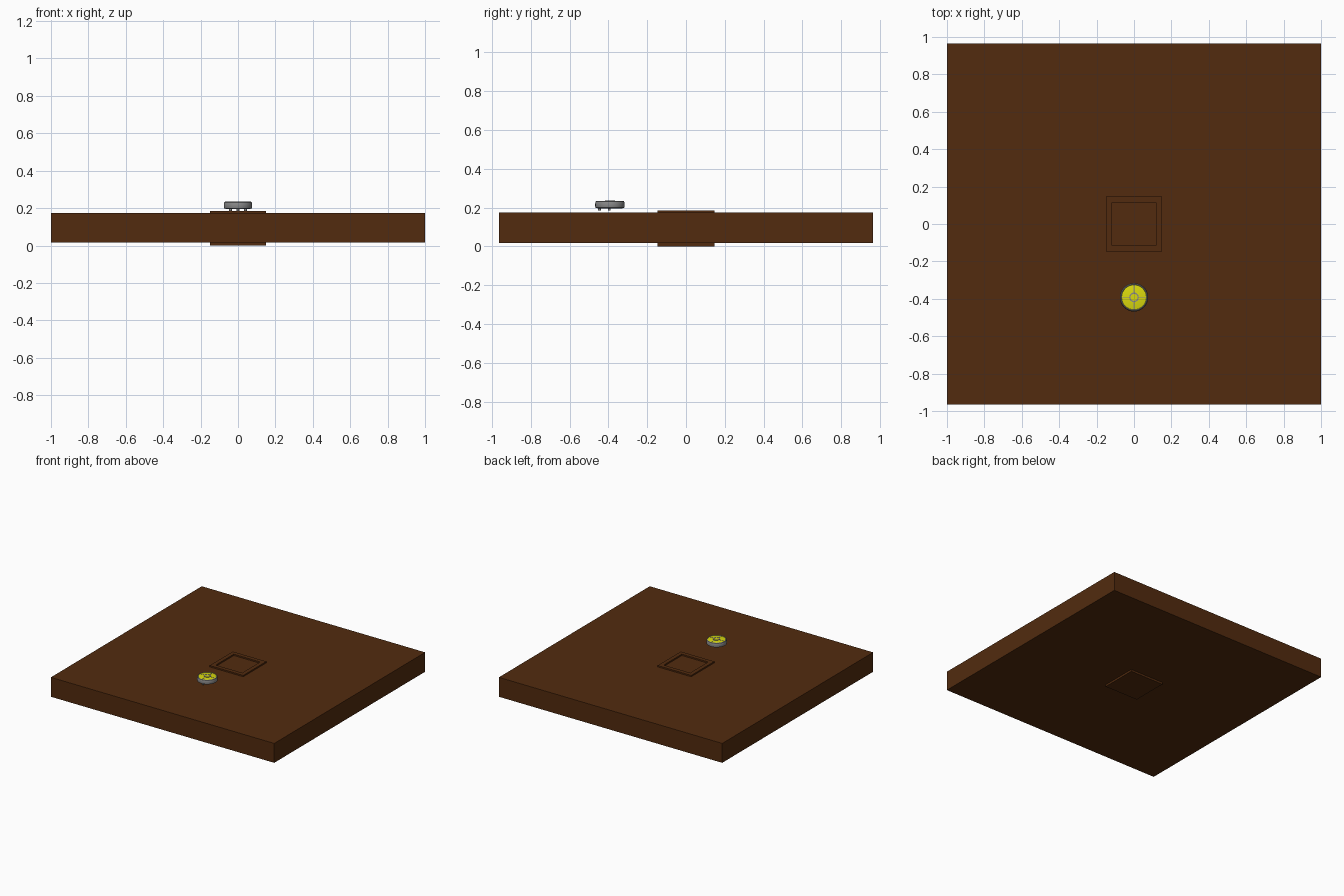
import bpy, bmesh, math
from mathutils import Matrix

if "Cube" in bpy.data.objects:
    bpy.data.objects.remove(bpy.data.objects["Cube"])


def mat(name, c):
    m = bpy.data.materials.new(name)
    m.diffuse_color = (*c, 1)
    m.use_nodes = True
    m.node_tree.nodes["Principled BSDF"].inputs["Base Color"].default_value = m.diffuse_color
    return m


BROWN = mat("dark_brown", (0.085, 0.024, 0.0045))
PALE = mat("pale_grey", (0.38, 0.36, 0.34))
GREY = mat("metal_grey", (0.25, 0.25, 0.25))
YELLOW = mat("yellow", (0.70, 0.70, 0.004))


def finish(name, bm, *mats, smooth=False):
    bmesh.ops.recalc_face_normals(bm, faces=bm.faces)
    me = bpy.data.meshes.new(name)
    bm.to_mesh(me)
    bm.free()
    for m in mats:
        me.materials.append(m)
    ob = bpy.data.objects.new(name, me)
    bpy.context.collection.objects.link(ob)
    if smooth:
        bpy.context.view_layer.objects.active = ob
        ob.select_set(True)
        bpy.ops.object.shade_smooth_by_angle(angle=math.radians(35))
        ob.select_set(False)
    return ob


def add_box(bm, x, y, z):
    """Box from (min, max) pairs."""
    s = [b - a for a, b in (x, y, z)]
    c = [(a + b) / 2 for a, b in (x, y, z)]
    bmesh.ops.create_cube(bm, size=1, matrix=Matrix.Translation(c) @ Matrix.Diagonal((*s, 1)))


def square_loops(name, loops, m, floor_mat=None):
    """Skin a chain of square loops (half x, half y, z); caps both ends."""
    bm = bmesh.new()
    rings = [[bm.verts.new((sx * hx, sy * hy, z)) for sx, sy in ((-1, -1), (1, -1), (1, 1), (-1, 1))]
             for hx, hy, z in loops]
    for a, b in zip(rings, rings[1:]):
        for i in range(4):
            j = (i + 1) % 4
            bm.faces.new((a[i], a[j], b[j], b[i]))
    bm.faces.new(rings[0])
    end = bm.faces.new(rings[-1])
    if floor_mat:
        end.material_index = 1
        return finish(name, bm, m, floor_mat)
    return finish(name, bm, m)


def lathe(name, profile, m, n=32, y=-0.392):
    """Revolve an (r, z) profile about the gadget axis."""
    bm = bmesh.new()
    rings = [[bm.verts.new((r * math.cos(2 * math.pi * i / n), y + r * math.sin(2 * math.pi * i / n), z))
              for i in range(n)] for r, z in profile]
    for a, b in zip(rings, rings[1:]):
        for i in range(n):
            j = (i + 1) % n
            bm.faces.new((a[i], a[j], b[j], b[i]))
    bm.faces.new(rings[0])
    bm.faces.new(rings[-1])
    return finish(name, bm, m, smooth=True)


# slab: four pieces' worth of surface with an open square well through the top
W, D, R = 1.0, 0.965, 0.118
square_loops("slab", [(W, D, 0.016), (W, D, 0.173), (R, R, 0.173), (R, R, 0.107)], BROWN)

# raised rim around the well, with pale floor
square_loops("well_rim", [(0.15, 0.148, 0.173), (0.15, 0.148, 0.184), (R, R - 0.003, 0.184),
                          (R, R - 0.003, 0.108)], BROWN, PALE).data.polygons[-2].material_index = 0
# plate under the slab
bm = bmesh.new()
add_box(bm, (-0.15, 0.15), (-0.148, 0.148), (0.0, 0.016))
finish("under_plate", bm, BROWN)

# round gadget: rounded grey casing, yellow top, central ring
lathe("gadget_casing", [(0.064, 0.196), (0.074, 0.199), (0.076, 0.207), (0.076, 0.221),
                        (0.073, 0.231), (0.069, 0.234), (0.066, 0.231), (0.066, 0.229)], GREY)
lathe("gadget_yellow_top", [(0.067, 0.226), (0.067, 0.231), (0.06, 0.233)], YELLOW)
lathe("gadget_hub", [(0.026, 0.231), (0.026, 0.236), (0.019, 0.236), (0.019, 0.234)], GREY, 16)
lathe("gadget_hub_cap", [(0.019, 0.231), (0.019, 0.2345)], YELLOW, 16)

# thin grey spokes dividing the yellow top
bm = bmesh.new()
for k in range(4):
    a = math.pi / 2 * k + math.pi / 2
    mx = (Matrix.Translation((0, -0.392, 0)) @ Matrix.Rotation(a, 4, 'Z') @
          Matrix.Translation((0.045, 0, 0.2325)) @ Matrix.Diagonal((0.042, 0.004, 0.003, 1)))
    bmesh.ops.create_cube(bm, size=1, matrix=mx)
finish("gadget_spokes", bm, GREY)

# small feet under the gadget
bm = bmesh.new()
for x, y in ((-0.04, -0.396), (0.04, -0.396), (0.0, -0.446)):
    bmesh.ops.create_cone(bm, cap_ends=True, segments=12, radius1=0.007, radius2=0.007, depth=0.014,
                          matrix=Matrix.Translation((x, y, 0.191)))
finish("gadget_feet", bm, GREY)
